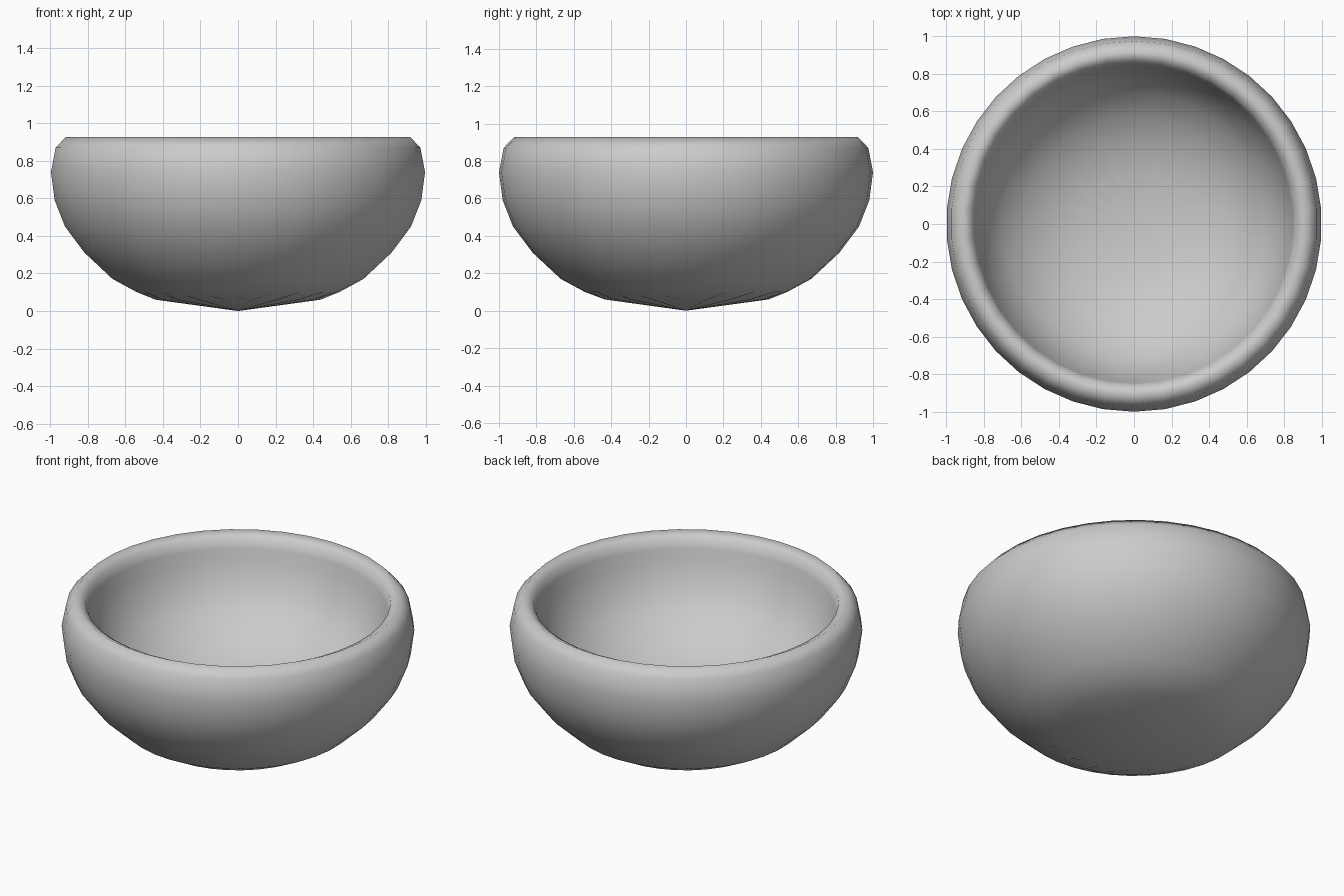
import bpy, bmesh, math

if "Cube" in bpy.data.objects:
    bpy.data.objects.remove(bpy.data.objects["Cube"])

SIDES = 38
# Bowl profile (radius, height, ripple): outside going up, over the lip, inside going down
PROFILE = [(0, 0, 0), (0.44, 0.06, 0.018), (0.54, 0.10, 0),
           (0.67, 0.17, 0), (0.82, 0.31, 0),
           (0.925, 0.45, 0), (0.98, 0.59, 0), (1.0, 0.74, 0), (0.975, 0.87, 0), (0.92, 0.928, 0),
           (0.865, 0.90, 0), (0.848, 0.84, 0), (0.83, 0.76, 0), (0.78, 0.63, 0), (0.70, 0.515, 0),
           (0.57, 0.41, 0), (0.43, 0.34, 0), (0.28, 0.295, 0.01), (0, 0.27, 0)]


def lathe(name, profile, sides):
    bm = bmesh.new()
    rings = []
    for r, z, ripple in profile:
        if r == 0:
            rings.append([bm.verts.new((0, 0, z))] * sides)
        else:
            angles = [math.pi / 2 + 2 * math.pi * i / sides for i in range(sides)]
            rings.append([bm.verts.new((r * math.cos(a), r * math.sin(a), z + ripple * (i % 2)))
                          for i, a in enumerate(angles)])
    for low, high in zip(rings, rings[1:]):
        for i in range(sides):
            j = (i + 1) % sides
            bm.faces.new(dict.fromkeys((low[i], low[j], high[j], high[i])))
    bmesh.ops.recalc_face_normals(bm, faces=bm.faces)
    for f in bm.faces:
        f.smooth = True
    mesh = bpy.data.meshes.new(name)
    bm.to_mesh(mesh)
    bm.free()
    obj = bpy.data.objects.new(name, mesh)
    bpy.context.collection.objects.link(obj)
    return obj


# Thick-walled round bowl with a faintly rippled base
lathe("bowl", PROFILE, SIDES)
